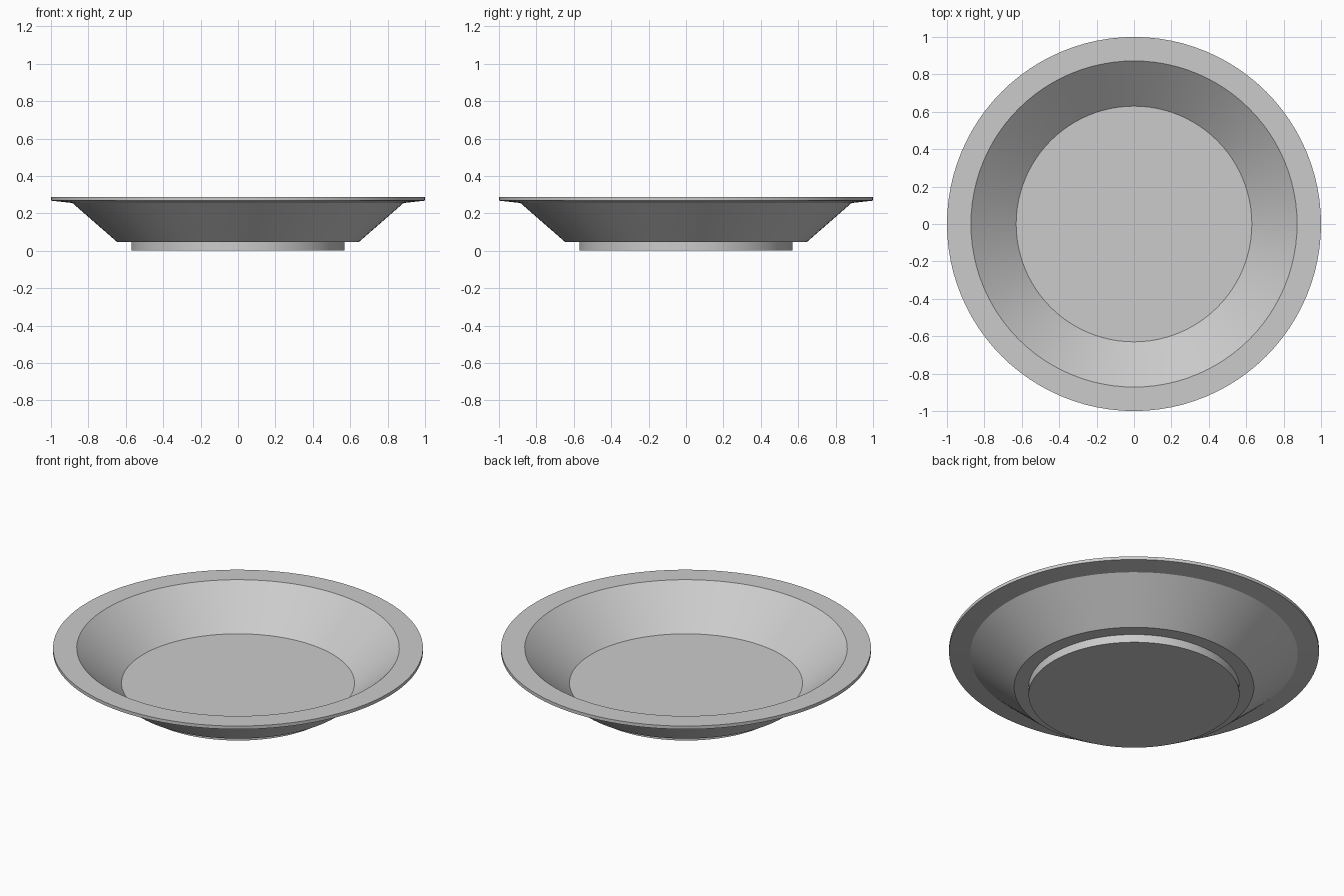
import bpy, bmesh, math

SEGMENTS = 96

cube = bpy.data.objects.get("Cube")
if cube:
    bpy.data.objects.remove(cube, do_unlink=True)

# Single plain grey
grey = bpy.data.materials.new("plain_grey")
grey.use_nodes = True
colour = (0.6, 0.6, 0.6, 1)
grey.diffuse_color = colour
grey.node_tree.nodes["Principled BSDF"].inputs["Base Color"].default_value = colour

# Half profile (radius, height): foot, underside, rim, inner wall, floor
profile = [
    (0, 0), (0.57, 0), (0.57, 0.048),
    (0.648, 0.048), (0.885, 0.255),
    (1, 0.268), (1, 0.287),
    (0.872, 0.287), (0.63, 0.077), (0, 0.077),
]

# Lathe the profile into a closed dish
bm = bmesh.new()
points = [bm.verts.new((r, 0, z)) for r, z in profile]
edges = [bm.edges.new(pair) for pair in zip(points, points[1:])]
bmesh.ops.spin(bm, geom=points + edges, cent=(0, 0, 0), axis=(0, 0, 1),
               angle=math.tau, steps=SEGMENTS, use_merge=True)
bmesh.ops.remove_doubles(bm, verts=bm.verts, dist=0.0001)
bmesh.ops.recalc_face_normals(bm, faces=bm.faces)

mesh = bpy.data.meshes.new("plate")
bm.to_mesh(mesh)
bm.free()
mesh.materials.append(grey)
plate = bpy.data.objects.new("plate", mesh)
bpy.context.collection.objects.link(plate)

# Smooth round the dish, crisp at the profile corners
bpy.ops.object.select_all(action="DESELECT")
plate.select_set(True)
bpy.context.view_layer.objects.active = plate
bpy.ops.object.shade_smooth_by_angle(angle=math.radians(25))
